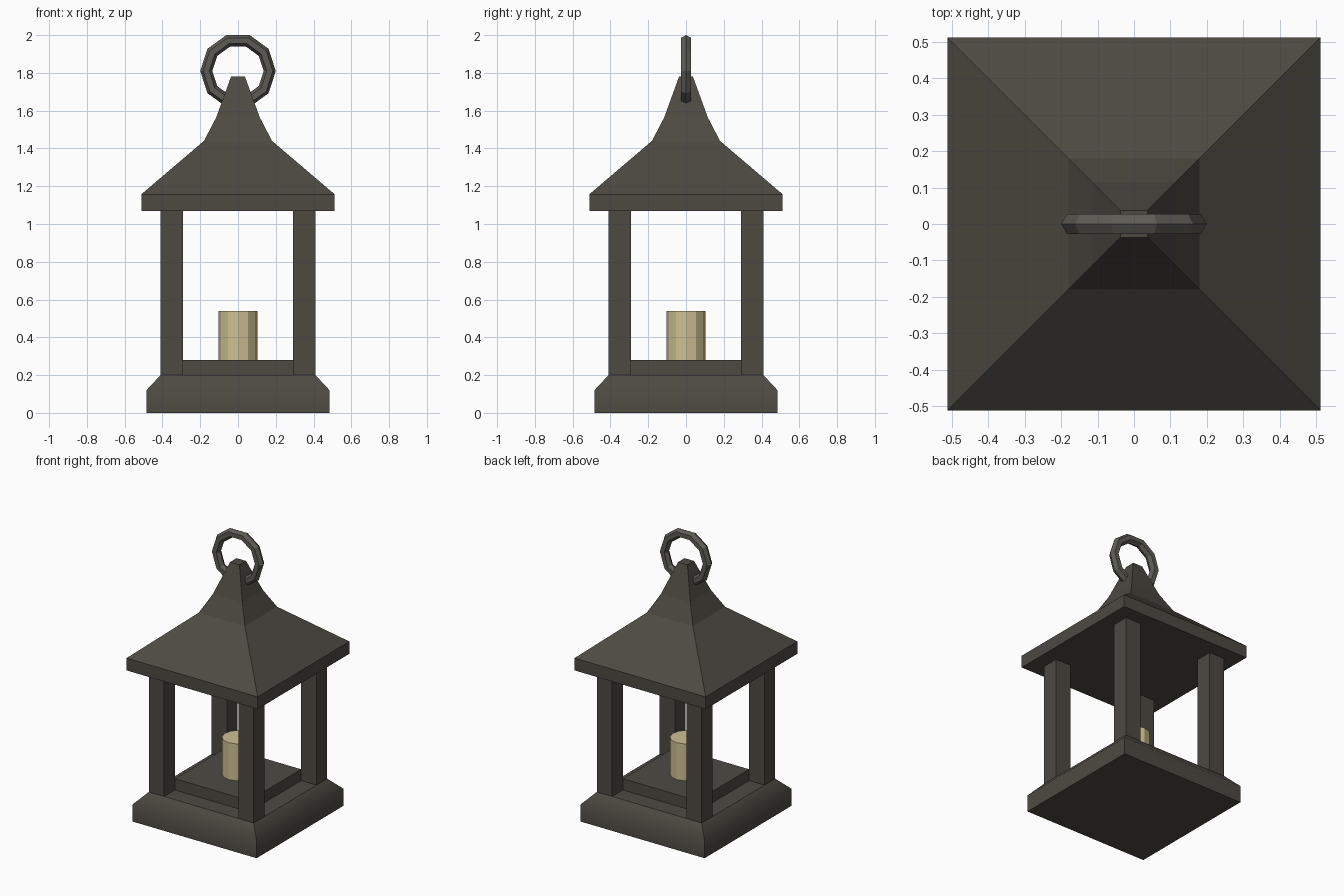
import bpy, bmesh, math

if "Cube" in bpy.data.objects:
    bpy.data.objects.remove(bpy.data.objects["Cube"])


def material(name, rgb):
    m = bpy.data.materials.new(name)
    m.diffuse_color = (*rgb, 1)
    m.use_nodes = True
    m.node_tree.nodes["Principled BSDF"].inputs["Base Color"].default_value = m.diffuse_color
    return m


iron = material("dark_iron", (0.075, 0.068, 0.055))
steel = material("ring_iron", (0.11, 0.105, 0.09))
wax = material("wax", (0.62, 0.53, 0.29))


def square_stack(name, profile, mat, cx=0, cy=0):
    """Solid with a square section; profile = (half width, z) from bottom to top."""
    bm = bmesh.new()
    rings = [[bm.verts.new((cx + sx * h, cy + sy * h, z))
              for sx, sy in ((-1, -1), (1, -1), (1, 1), (-1, 1))] for h, z in profile]
    for a, b in zip(rings, rings[1:]):
        for i in range(4):
            j = (i + 1) % 4
            bm.faces.new((a[i], a[j], b[j], b[i]))
    bm.faces.new(rings[0][::-1])
    bm.faces.new(rings[-1])
    return finish(name, bm, mat)


def finish(name, bm, mat):
    bmesh.ops.recalc_face_normals(bm, faces=bm.faces)
    me = bpy.data.meshes.new(name)
    bm.to_mesh(me)
    bm.free()
    me.materials.append(mat)
    ob = bpy.data.objects.new(name, me)
    bpy.context.collection.objects.link(ob)
    return ob


# Base plinth with a softly shaded chamfer
base = square_stack("base", [(0.485, 0), (0.485, 0.12), (0.41, 0.2)], iron)
bpy.context.view_layer.objects.active = base
base.select_set(True)
bpy.ops.object.shade_smooth_by_angle(angle=math.radians(45))
base.select_set(False)

# Candle platform
square_stack("platform", [(0.29, 0.2), (0.29, 0.28)], iron)

# Four corner posts
for fb, sy in (("front", -1), ("back", 1)):
    for lr, sx in (("left", -1), ("right", 1)):
        square_stack(f"{fb}_{lr}_post", [(0.06, 0.2), (0.06, 1.07)], iron,
                     0.35 * sx, 0.35 * sy)

# Flared pyramid roof
square_stack("roof", [(0.512, 1.07), (0.512, 1.157), (0.18, 1.44),
                      (0.115, 1.565), (0.037, 1.78)], iron)

# Candle
bm = bmesh.new()
bmesh.ops.create_cone(bm, cap_ends=True, segments=12, radius1=0.104, radius2=0.104, depth=0.26)
bmesh.ops.translate(bm, verts=bm.verts, vec=(0, 0, 0.41))
finish("candle", bm, wax)

# Hanging ring: ten segments with a hexagonal section
bpy.ops.mesh.primitive_torus_add(major_segments=10, minor_segments=6, major_radius=0.168,
                                 minor_radius=0.032, location=(0, 0, 1.81),
                                 rotation=(math.pi / 2, 0, 0))
ring = bpy.context.object
ring.name = "hanging_ring"
ring.data.materials.append(steel)
ring.data.shade_flat()
